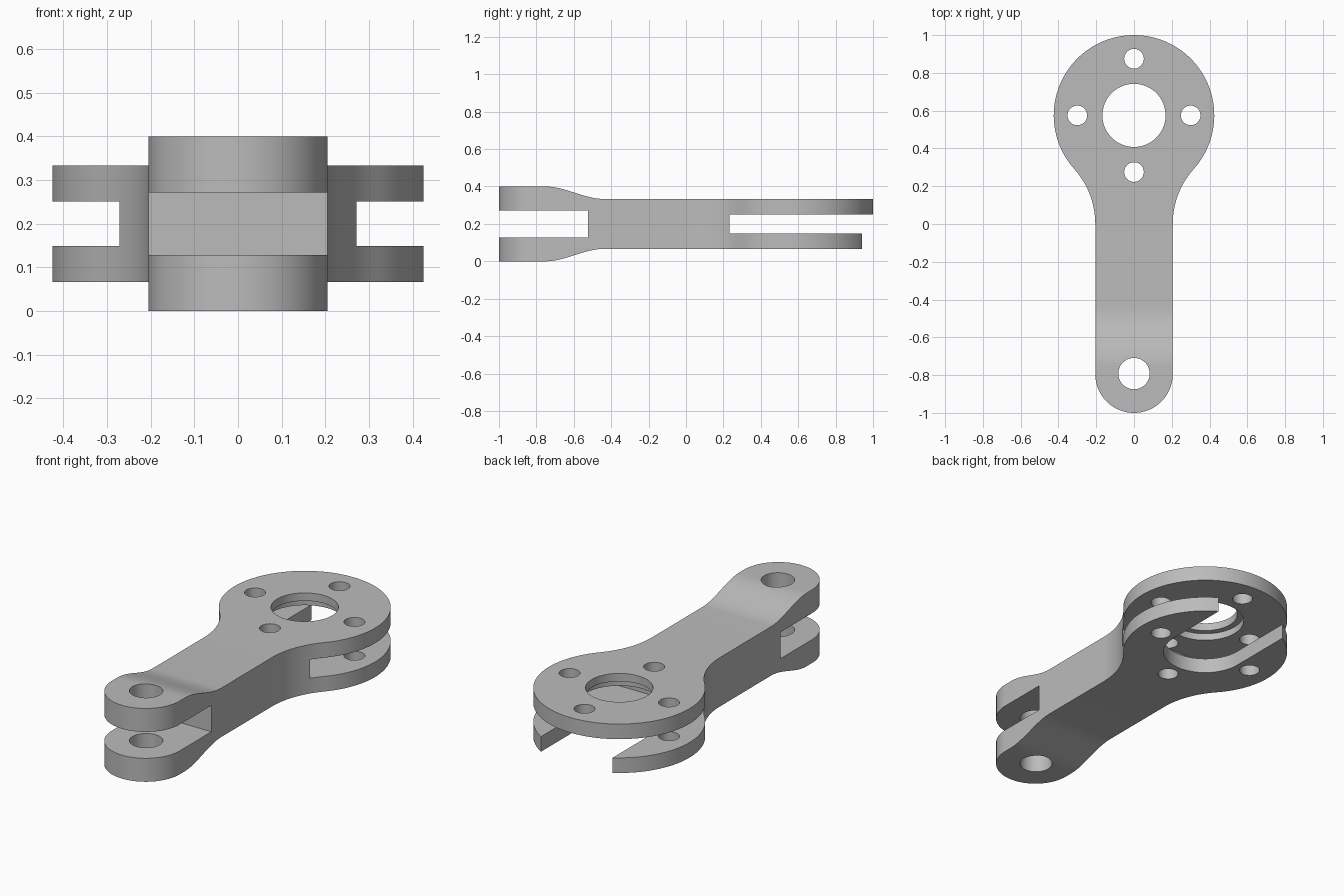
import bpy, bmesh
from math import sin, cos, pi, atan2, hypot, radians

cube = bpy.data.objects.get("Cube")
if cube:
    bpy.data.objects.remove(cube, do_unlink=True)

grey = bpy.data.materials.new("plain grey")
grey.use_nodes = True
colour = (0.5, 0.5, 0.5, 1)
grey.diffuse_color = colour
grey.node_tree.nodes["Principled BSDF"].inputs["Base Color"].default_value = colour


def arc(cx, cy, r, start, end, n):
    return [(cx + r * cos(start + (end - start) * i / n),
             cy + r * sin(start + (end - start) * i / n)) for i in range(n + 1)]


def prism(name, points, low, high, axis="z"):
    """Extrude a closed profile along z (points are x, y) or x (points are y, z)."""
    place = (lambda p, h: (p[0], p[1], h)) if axis == "z" else (lambda p, h: (h, p[0], p[1]))
    bm = bmesh.new()
    base = bm.faces.new([bm.verts.new(place(p, low)) for p in points])
    top = bmesh.ops.extrude_face_region(bm, geom=[base])["geom"]
    shift = (0, 0, high - low) if axis == "z" else (high - low, 0, 0)
    bmesh.ops.translate(bm, vec=shift, verts=[v for v in top if isinstance(v, bmesh.types.BMVert)])
    bmesh.ops.recalc_face_normals(bm, faces=bm.faces)
    mesh = bpy.data.meshes.new(name)
    bm.to_mesh(mesh)
    bm.free()
    obj = bpy.data.objects.new(name, mesh)
    bpy.context.collection.objects.link(obj)
    mesh.materials.append(grey)
    return obj


def disc(name, x, y, r, low=-0.1, high=0.5, n=64):
    return prism(name, arc(x, y, r, 0, 2 * pi, n)[:-1], low, high)


# Main dimensions
HEAD_Y, HEAD_R = 0.575, 0.425
ARM_W, FORK_Y = 0.205, -0.795
MID_Z, THIN, THICK = 0.2, 0.1335, 0.2

# Plan outline: round head, concave neck fillets, straight arm, round end
fillet = (ARM_W**2 + HEAD_Y**2 - HEAD_R**2) / (2 * (HEAD_R - ARM_W))
neck_x = ARM_W + fillet
lean = atan2(HEAD_Y, neck_x)
half = (arc(0, HEAD_Y, HEAD_R, pi / 2, -lean, 48)
        + arc(neck_x, 0, fillet, pi - lean, pi, 16)[1:]
        + arc(0, FORK_Y, ARM_W, 0, -pi / 2, 24))
outline = half + [(-x, y) for x, y in half[-2:0:-1]]
arm = prism("linkage_arm", outline, -0.1, 0.5)

# Side profile: thick fork easing into the thinner arm
upper = [(-1.1, THICK)]
for i in range(17):
    t = i / 16
    upper.append((-0.75 + 0.31 * t, THICK + (THIN - THICK) * t * t * (3 - 2 * t)))
upper.append((1.1, THIN))
side = ([(y, MID_Z + h) for y, h in upper]
        + [(y, MID_Z - h) for y, h in reversed(upper)])
profile = prism("side_profile", side, -0.6, 0.6, "x")


def slot(name, y0, y1, h):
    pts = [(y0, MID_Z - h), (y1, MID_Z - h), (y1, MID_Z + h), (y0, MID_Z + h)]
    return prism(name, pts, -0.6, 0.6, "x")


# Slots, holes and recess
cutters = [
    slot("fork_slot", -1.2, -0.523, 0.072),
    slot("head_slot", 0.232, 1.2, 0.051),
    disc("fork_hole", 0, FORK_Y + 0.003, 0.083),
    disc("centre_hole", 0, HEAD_Y, 0.167, MID_Z),
    disc("underside_recess", 0, HEAD_Y, 0.2, MID_Z, 0.29),
    prism("lower_opening", arc(0, HEAD_Y, 0.216, pi, 2 * pi, 32)
          + [(0.216, 1.2), (-0.216, 1.2)], -0.1, MID_Z),
]
for i in range(4):
    a = i * pi / 2
    cutters.append(disc("bolt_hole", 0.3 * cos(a), HEAD_Y + 0.3 * sin(a), 0.052, n=32))


def carve(tool, operation):
    mod = arm.modifiers.new(tool.name, "BOOLEAN")
    mod.operation, mod.solver, mod.object = operation, "EXACT", tool
    bpy.ops.object.modifier_apply(modifier=mod.name)
    bpy.data.objects.remove(tool, do_unlink=True)


bpy.ops.object.select_all(action="DESELECT")
arm.select_set(True)
bpy.context.view_layer.objects.active = arm
carve(profile, "INTERSECT")
for tool in cutters:
    carve(tool, "DIFFERENCE")
bpy.ops.object.shade_smooth_by_angle(angle=radians(30))
